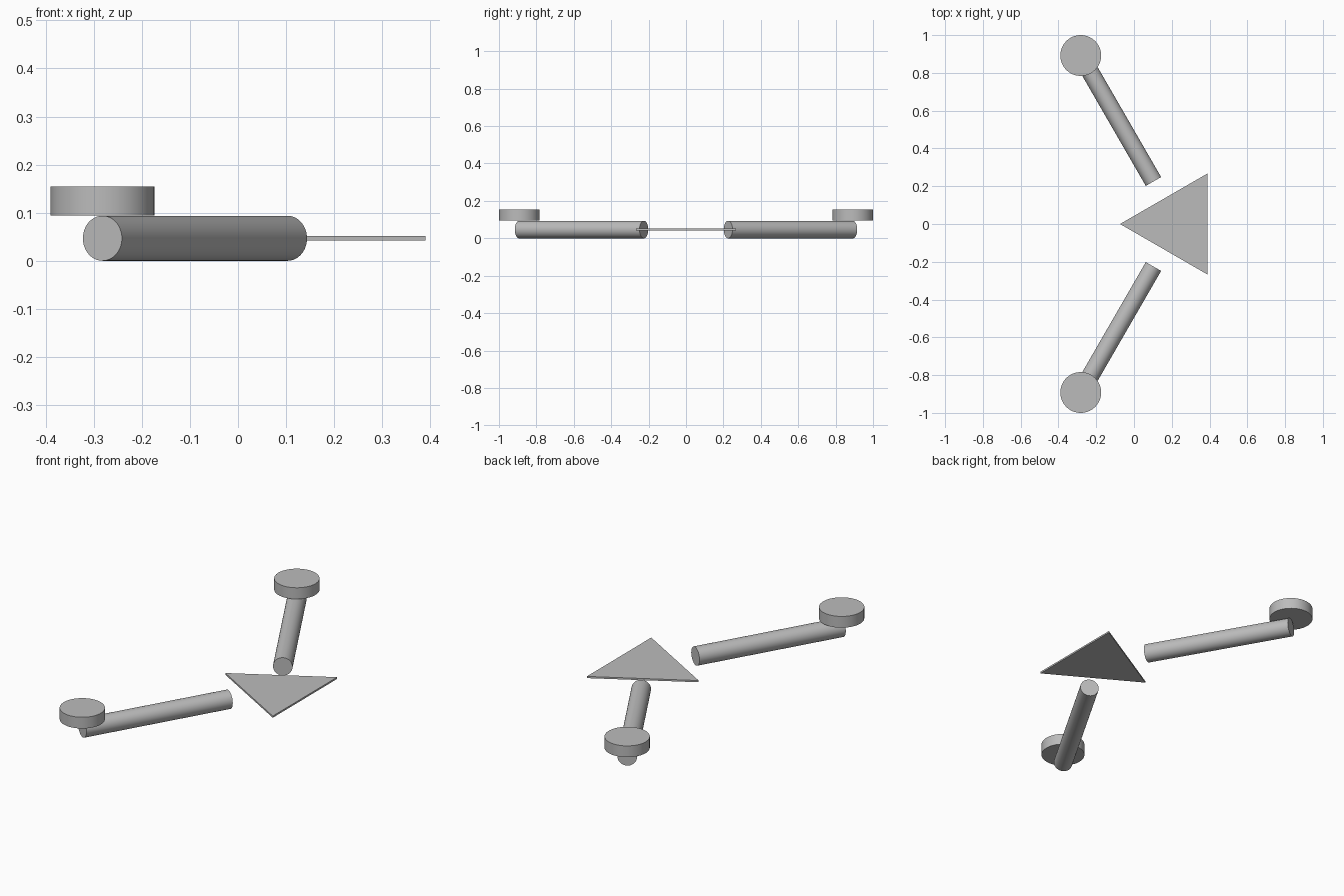
import bpy
import math
from mathutils import Vector

cube = bpy.data.objects.get("Cube")
if cube:
    bpy.data.objects.remove(cube, do_unlink=True)

grey = bpy.data.materials.new("light_grey")
grey.use_nodes = True
colour = (0.5, 0.5, 0.5, 1)
grey.diffuse_color = colour
grey.node_tree.nodes["Principled BSDF"].inputs["Base Color"].default_value = colour


def cylinder(name, start, end, radius, sides=64):
    """Closed cylinder running from start to end."""
    start, end = Vector(start), Vector(end)
    axis = end - start
    bpy.ops.mesh.primitive_cylinder_add(
        vertices=sides, radius=radius, depth=axis.length,
        location=(start + end) / 2,
        rotation=axis.to_track_quat("Z", "Y").to_euler())
    obj = bpy.context.object
    obj.name = name
    obj.data.materials.append(grey)
    if sides > 3:
        bpy.ops.object.shade_smooth_by_angle(angle=math.radians(30))
    return obj


arm_radius = 0.0468
disc_radius = 0.108
hub_x, hub_y = -0.282, 0.892
arm_length = 0.77

# Mirrored pair of slanted arms, each with a disc resting on its outer end
for side, sign in (("back", 1), ("front", -1)):
    inner_x = hub_x + arm_length * math.sin(math.radians(30))
    inner_y = hub_y - arm_length * math.cos(math.radians(30))
    cylinder(side + "_arm", (hub_x, sign * hub_y, arm_radius),
             (inner_x, sign * inner_y, arm_radius), arm_radius)
    cylinder(side + "_disc", (hub_x, sign * hub_y, 2 * arm_radius + 0.001),
             (hub_x, sign * hub_y, 0.154), disc_radius)

# Thin equilateral plate, its tip pointing to -x
tip_x, edge_x, thickness = -0.074, 0.39, 0.009
plate_radius = (edge_x - tip_x) * 2 / 3
plate = cylinder("triangle_plate",
                 (tip_x + plate_radius, 0, arm_radius - thickness / 2),
                 (tip_x + plate_radius, 0, arm_radius + thickness / 2),
                 plate_radius, sides=3)
# Turn the first corner from +y to -x
plate.rotation_euler = (0, 0, math.radians(90))
